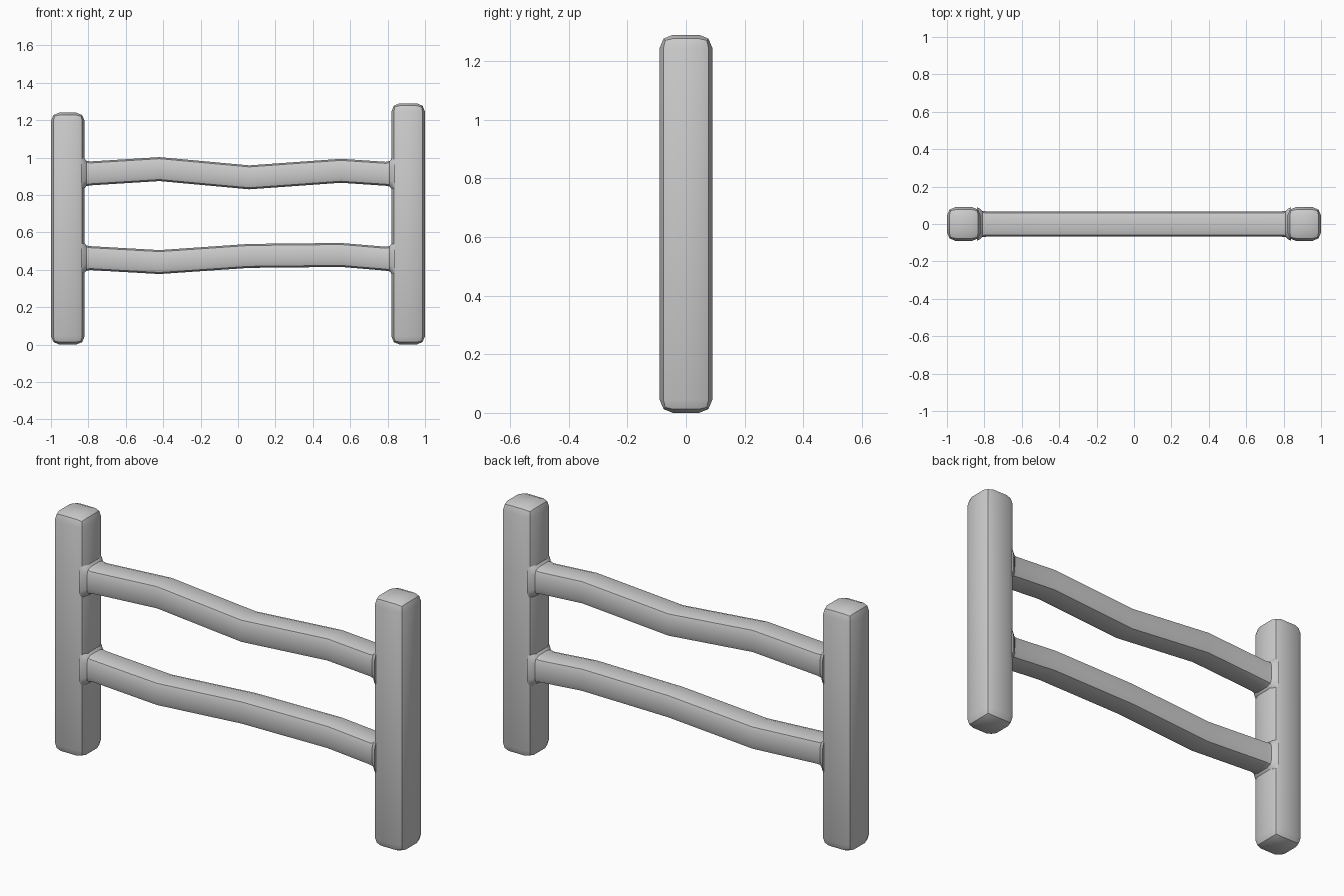
import bpy, bmesh, math

if "Cube" in bpy.data.objects:
    bpy.data.objects.remove(bpy.data.objects["Cube"])


def finish(bm, name):
    bmesh.ops.recalc_face_normals(bm, faces=bm.faces)
    mesh = bpy.data.meshes.new(name)
    bm.to_mesh(mesh)
    bm.free()
    obj = bpy.data.objects.new(name, mesh)
    bpy.context.collection.objects.link(obj)
    bpy.ops.object.select_all(action='DESELECT')
    bpy.context.view_layer.objects.active = obj
    obj.select_set(True)
    bpy.ops.object.shade_smooth_by_angle(angle=math.radians(35))
    return obj


def post(name, x, height, width=0.18):
    # square post with two-segment rounded edges
    bm = bmesh.new()
    bmesh.ops.create_cube(bm, size=1)
    for v in bm.verts:
        v.co = (x + v.co.x * width, v.co.y * width, (v.co.z + 0.5) * height)
    bmesh.ops.bevel(bm, geom=bm.edges[:], offset=0.045, segments=2,
                    profile=0.5, affect='EDGES')
    finish(bm, name)


def section(hy, hz):
    # square with two-segment rounded corners: 12 points
    a, m = 0.5, 0.87
    quarter = [(1, -a), (1, a), (m, m)]
    pts = []
    for k in range(4):
        for y, z in quarter:
            for _ in range(k):
                y, z = -z, y
            pts.append((y * hy, z * hz))
    return pts


def rail(name, path):
    # wavy bar with a flared collar where it meets each post
    flare = [(0.84, 0.090, 0.096), (0.826, 0.083, 0.086), (0.811, 0.070, 0.068)]
    z0, z1 = path[0][1], path[-1][1]
    stations = [(-x, z0, hy, hz) for x, hy, hz in flare]
    stations += [(x, z, 0.068, 0.064) for x, z in path]
    stations += [(x, z1, hy, hz) for x, hy, hz in reversed(flare)]
    bm = bmesh.new()
    rings = [[bm.verts.new((x, y, zc + z)) for y, z in section(hy, hz)]
             for x, zc, hy, hz in stations]
    for r0, r1 in zip(rings, rings[1:]):
        for i in range(12):
            j = (i + 1) % 12
            bm.faces.new((r0[i], r0[j], r1[j], r1[i]))
    bm.faces.new(rings[0])
    bm.faces.new(rings[-1])
    finish(bm, name)


# posts
post("left_post", -0.91, 1.24)
post("right_post", 0.91, 1.29)

# rails
rail("upper_rail", [(-0.79, 0.915), (-0.42, 0.938), (0.06, 0.894),
                    (0.55, 0.929), (0.79, 0.913)])
rail("lower_rail", [(-0.79, 0.462), (-0.42, 0.441), (0.06, 0.474),
                    (0.55, 0.479), (0.79, 0.459)])
